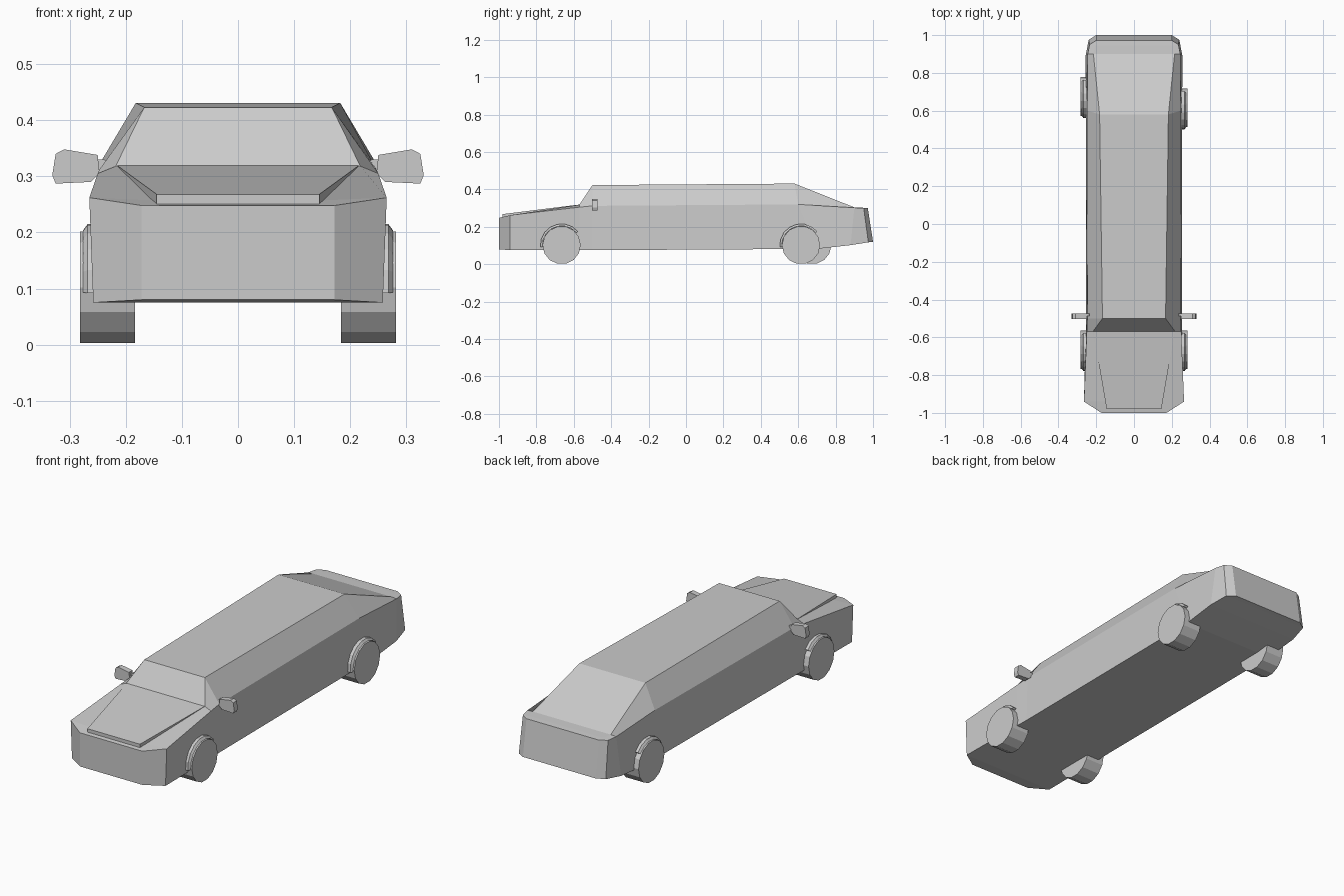
import bpy, bmesh
from math import cos, sin, pi, radians
from mathutils import Matrix

if "Cube" in bpy.data.objects:
    bpy.data.objects.remove(bpy.data.objects["Cube"])


def finish(bm, name):
    bmesh.ops.recalc_face_normals(bm, faces=bm.faces)
    me = bpy.data.meshes.new(name)
    bm.to_mesh(me)
    bm.free()
    ob = bpy.data.objects.new(name, me)
    bpy.context.collection.objects.link(ob)
    return ob


def loft(name, rings):
    # skin a list of closed rings and cap both ends
    bm = bmesh.new()
    rows = [[bm.verts.new(p) for p in ring] for ring in rings]
    n = len(rows[0])
    for a, b in zip(rows, rows[1:]):
        for i in range(n):
            j = (i + 1) % n
            bm.faces.new((a[i], a[j], b[j], b[i]))
    bm.faces.new(rows[0])
    bm.faces.new(rows[-1])
    return finish(bm, name)


def mirrored(half):
    return half + [(-x, y, z) for x, y, z in reversed(half)]


# Body and cabin: three rails running nose to tail
sill = [(.172, -1, .08), (.258, -.94, .075), (.255, -.57, .075), (.253, -.5, .075),
        (.255, .7, .082), (.258, .88, .102), (.24, .975, .117), (.2, 1, .12)]
belt = [(.172, -1, .248), (.265, -.94, .262), (.25, -.57, .305), (.247, -.5, .312),
        (.248, .6, .32), (.245, .9, .302), (.235, .95, .3), (.2, .972, .3)]
crown = [(.14, -1, .248), (.15, -.94, .257), (.218, -.57, .318), (.167, -.5, .423),
         (.182, .58, .431), (.215, .9, .304), (.205, .945, .302), (.18, .972, .3)]
loft("car_body", [mirrored(list(s)) for s in zip(sill, belt, crown)])

# Raised hood panel
loft("hood", [mirrored([(.145, -.98, .24), (.145, -.98, .268)]),
              mirrored([(.215, -.57, .29), (.215, -.57, .319)])])

# Wheels and thin arch trims
R = .102
for side, label in ((1, "right"), (-1, "left")):
    for pos, y in (("front", -.665), ("rear", .615 if side > 0 else .675)):
        bm = bmesh.new()
        bmesh.ops.create_cone(bm, cap_ends=True, segments=14, radius1=R, radius2=R, depth=.098,
                              matrix=Matrix.Translation((side * .233, y, R)) @ Matrix.Rotation(pi / 2, 4, 'Y'))
        finish(bm, f"{pos}_{label}_wheel")
        rings = []
        for k in range(8):
            a = radians(40 + 145 * k / 7)
            rings.append([(side * x, y + r * cos(a), R + r * sin(a))
                          for x, r in ((.235, .103), (.235, .114), (.268, .114), (.276, .103))])
        loft(f"{pos}_{label}_arch", rings)

    # Door mirrors: neck and housing
    neck = [(.225, .31), (.238, .33), (.255, .33), (.255, .3)]
    head = [(.25, .338), (.31, .348), (.325, .34), (.331, .302), (.325, .287), (.262, .29), (.247, .305)]
    for name, prof, y0, y1 in (("neck", neck, -.488, -.474), ("mirror", head, -.502, -.474)):
        loft(f"{label}_{name}", [[(side * x, y, z) for x, z in prof] for y in (y0, y1)])
